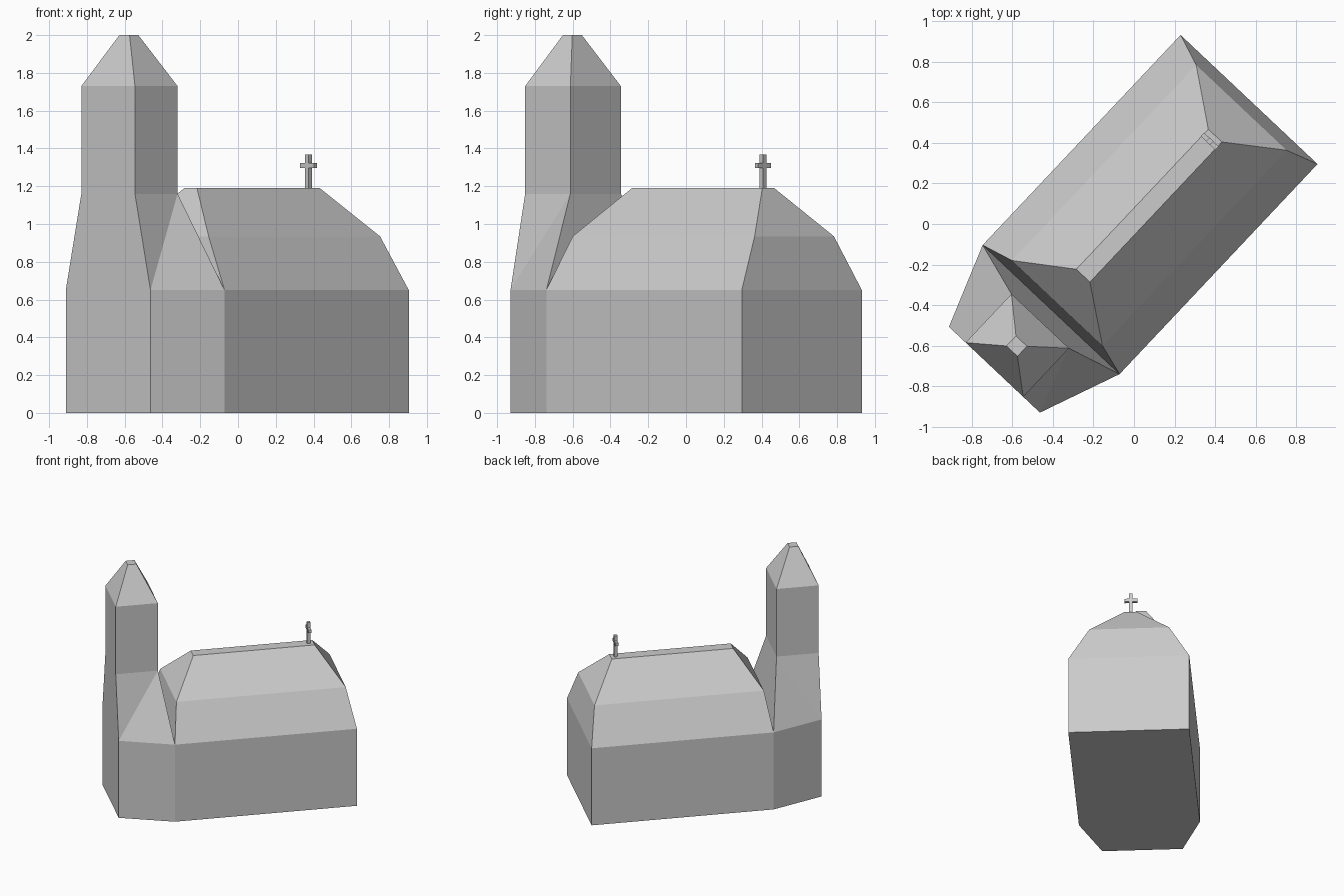
import bpy, bmesh, math

if "Cube" in bpy.data.objects:
    bpy.data.objects.remove(bpy.data.objects["Cube"])

# The church is modelled along its own x axis (tower at -x), then turned
TURN = math.radians(46.7)
MID = 0.008  # y of the centre line


def finish(name, bm):
    mesh = bpy.data.meshes.new(name)
    bm.to_mesh(mesh)
    bm.free()
    ob = bpy.data.objects.new(name, mesh)
    ob.rotation_euler.z = TURN
    bpy.context.collection.objects.link(ob)
    return ob


def outline(x0, x1, h0, h1):
    """Counter-clockwise four-sided ring: half width h0 at x0, h1 at x1."""
    return [(x0, -h0), (x1, -h1), (x1, h1), (x0, h0)]


def loft(rings, floor=False, roof=False):
    """Join (outline, z) rings of equal count with quads."""
    bm = bmesh.new()
    loops = [[bm.verts.new((x, y + MID, z)) for x, y in pts] for pts, z in rings]
    n = len(loops[0])
    for a, b in zip(loops, loops[1:]):
        for i in range(n):
            j = (i + 1) % n
            bm.faces.new((a[i], a[j], b[j], b[i]))
    if floor:
        bm.faces.new(loops[0][::-1])
    if roof:
        bm.faces.new(loops[-1])
    return bm, loops


def box(bm, lo, hi):
    size = [b - a for a, b in zip(lo, hi)]
    verts = bmesh.ops.create_cube(bm, size=1)["verts"]
    for v in verts:
        v.co = [a + (c + 0.5) * s for a, c, s in zip(lo, v.co, size)]


EAVES = 0.65

# Walls: nave with the tapered tower base in front, open at the eaves
plan = [(-0.994, -0.308), (-0.587, -0.4635), (0.835, -0.4635),
        (0.835, 0.4635), (-0.587, 0.4635), (-0.994, 0.308)]
bm, _ = loft([(plan, 0), (plan, EAVES)], floor=True)
finish("walls", bm)

# Nave roof: two-pitch hip roof with a narrow flat ridge
bm, _ = loft([(outline(-0.587, 0.835, 0.4635, 0.4635), EAVES),
              (outline(-0.543, 0.78, 0.306, 0.306), 0.935),
              (outline(-0.357, 0.591, 0.046, 0.046), 1.19)], roof=True)
finish("nave_roof", bm)

# Tower: flared skirt, straight shaft, blunt spire
shaft = outline(-0.994, -0.665, 0.195, 0.195)
bm, loops = loft([(outline(-0.994, -0.587, 0.308, 0.4635), EAVES),
                  (shaft, 1.16), (shaft, 1.73),
                  (outline(-0.868, -0.80, 0.037, 0.037), 2.0)], roof=True)
# Crease the twisted skirt sides from the front corners to the rear shaft
for low, high in ((0, 1), (3, 2)):
    bmesh.ops.connect_verts(bm, verts=[loops[0][low], loops[1][high]])
finish("tower", bm)

# Cross on the rear of the ridge
bm = bmesh.new()
CX, T = 0.552, 0.013
box(bm, (CX - T, MID - T, 1.185), (CX + T, MID + T, 1.367))
box(bm, (CX - T * 0.9, MID - 0.05, 1.297), (CX + T * 0.9, MID + 0.05, 1.323))
finish("roof_cross", bm)
